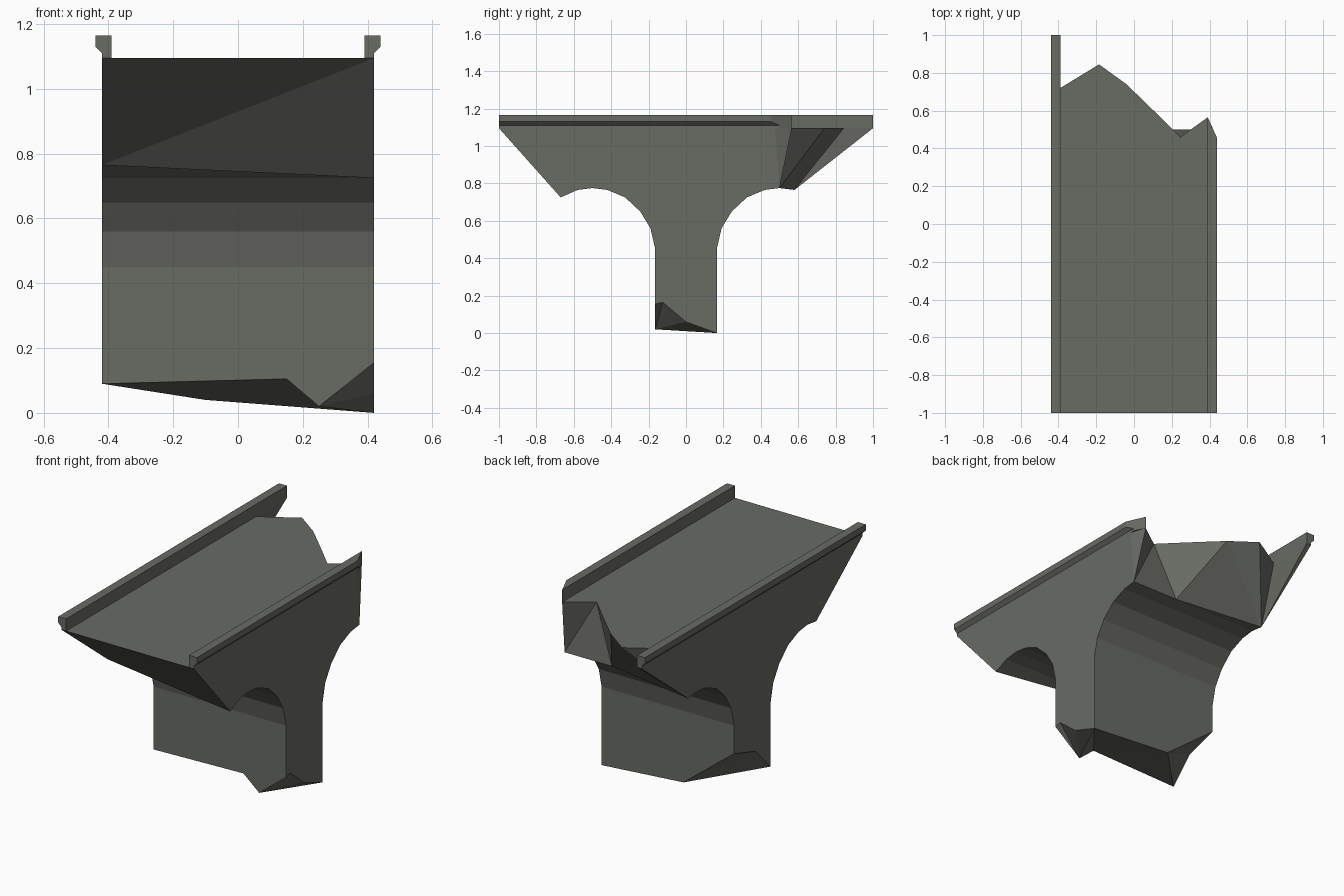
import bpy, bmesh

if "Cube" in bpy.data.objects:
    bpy.data.objects.remove(bpy.data.objects["Cube"])

stone = bpy.data.materials.new("weathered_grey_stone")
stone.diffuse_color = (0.14, 0.146, 0.127, 1)
stone.use_nodes = True
stone.node_tree.nodes["Principled BSDF"].inputs["Base Color"].default_value = stone.diffuse_color

W = 0.42      # half width of the bridge
DECK = 1.095  # road height


def build(name, faces):
    """Make an object from faces given as lists of points; shared points are merged."""
    bm = bmesh.new()
    cache = {}

    def vert(p):
        key = tuple(round(c, 4) for c in p)
        if key not in cache:
            cache[key] = bm.verts.new(key)
        return cache[key]

    for f in faces:
        bm.faces.new([vert(p) for p in f])
    bmesh.ops.recalc_face_normals(bm, faces=bm.faces)
    bmesh.ops.triangulate(bm, faces=[f for f in bm.faces if len(f.verts) > 4])
    me = bpy.data.meshes.new(name)
    bm.to_mesh(me)
    bm.free()
    me.materials.append(stone)
    ob = bpy.data.objects.new(name, me)
    bpy.context.collection.objects.link(ob)


def at(x, pts):
    return [(x, y, z) for y, z in pts]


# Arch outline from its crown down to the pier
arch = [(0.5, 0.775), (0.42, 0.765), (0.325, 0.725), (0.245, 0.65), (0.19, 0.56), (0.165, 0.45)]
front_arch = [(-0.58, 0.765)] + [(-y, z) for y, z in arch]

# Corners of the broken pier foot
A, B, C, D = [(x, -0.165, z) for x, z in ((-W, .09), (.15, .105), (.25, .02), (W, .155))]
E, F, G = (W, -0.125, 0.165), (W, 0, 0.06), (W, 0.165, 0)
K, I, J = (-0.1, 0.165, 0.04), (-W, 0.165, 0.29), (-W, -0.03, 0.23)

# Ragged back edge of the road, left to right, and the break line below it
top = [(x, y, DECK) for x, y in ((-W, 1), (-.39, 1), (-.39, .72), (-.185, .845), (-.04, .74),
                                 (.13, .575), (.245, .46), (.39, .565), (W, .475))]
low_l, low_m, low_r = (-W, 0.58, 0.765), (0.12, 0.5, 0.775), (W, 0.5, 0.775)
crown_l = (-W, 0.5, 0.775)

# Front end corners
fl, fr = (-W, -1, DECK), (W, -1, DECK)
fl_low, fr_low = (-W, -0.58, 0.765), (W, -0.67, 0.725)

faces = []
# Side walls
faces.append([fl] + at(-W, front_arch) + [A, J, I] + at(-W, arch[::-1]) + [low_l, top[0]])
faces.append([fr, fr_low] + at(W, front_arch) + [D, E, F, G] + at(W, arch[::-1]) + [top[-1]])
# Road surface
faces.append([fl, fr] + top[::-1])
# Sloping front break
faces += [[fl, fl_low, fr], [fl_low, fr_low, fr], [fl_low, fr_low, (W, -0.58, 0.765)]]
# Arch undersides, front and back
for line in (front_arch, arch):
    for p, q in zip(line, line[1:]):
        quad = [(-W, *p), (W, *p), (W, *q), (-W, *q)]
        if p == arch[0]:
            quad.insert(1, low_m)
        faces.append(quad)
faces.append([low_l, low_m, crown_l])
# Pier front and back
faces.append([(-W, -0.165, 0.45), (W, -0.165, 0.45), D, C, B, A])
faces.append([(-W, 0.165, 0.45), (W, 0.165, 0.45), G, K, I])
# Broken pier foot
faces += [[A, B, K], [B, G, K], [B, C, G], [C, F, G], [C, E, F], [C, D, E], [K, I, J], [A, K, J]]
# Broken back face
faces += [[top[i], top[i + 1], low_l] for i in range(4)]
faces += [[top[4], low_m, low_l], [top[4], top[5], low_m], [top[5], top[6], low_m],
          [top[6], low_r, low_m], [top[6], top[7], low_r], [top[7], top[8], low_r]]
build("bridge_body", faces)

# Kerbs: one profile swept along each side, the right one broken at a slant
profile = [(0.39, DECK), (W, DECK), (W, 1.11), (0.44, 1.13), (0.44, 1.165), (0.39, 1.165)]
for name, side, inner, outer in (("left_kerb", -1, 1, 1), ("right_kerb", 1, 0.565, 0.455)):
    def end(x):
        return inner + (outer - inner) * (x - 0.39) / 0.05

    a = [(side * x, -1, z) for x, z in profile]
    b = [(side * x, end(x), z) for x, z in profile]
    n = len(a)
    build(name, [a, b] + [[a[i], a[(i + 1) % n], b[(i + 1) % n], b[i]] for i in range(n)])
